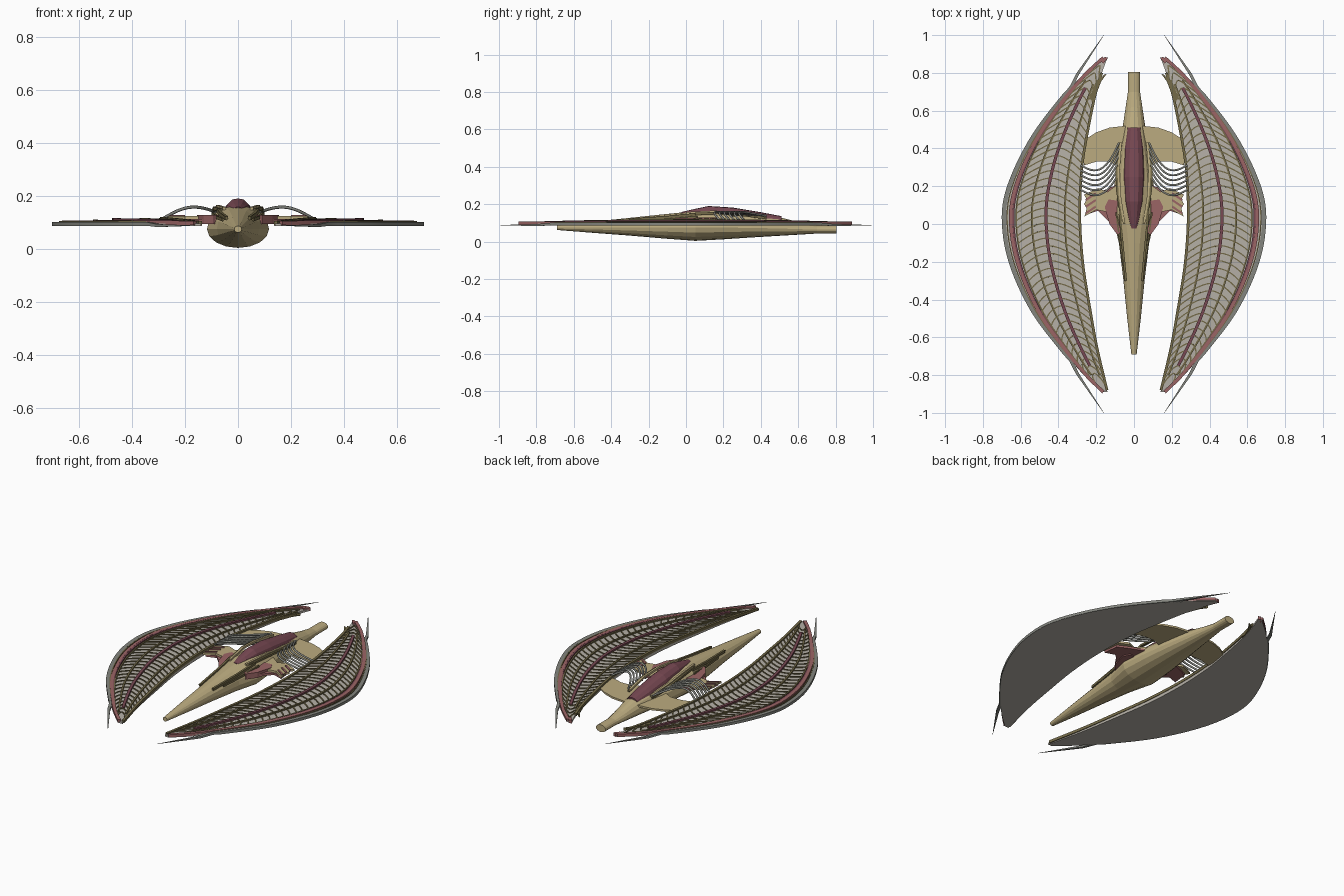
import bpy, bmesh, math
from mathutils import Vector

if "Cube" in bpy.data.objects:
    bpy.data.objects.remove(bpy.data.objects["Cube"])


def material(name, rgb):
    m = bpy.data.materials.new(name)
    m.diffuse_color = (*rgb, 1)
    m.use_nodes = True
    m.node_tree.nodes["Principled BSDF"].inputs["Base Color"].default_value = m.diffuse_color
    return m


TAN = material("tan hull", (.50, .41, .215))
GREY = material("pale grey membrane", (.47, .44, .39))
OLIVE = material("dark olive", (.175, .145, .065))
WINE = material("dark wine", (.185, .065, .085))
RED = material("dusty red", (.33, .13, .13))
STEEL = material("steel grey", (.23, .235, .21))


def finish(name, bm, mat, mirror=False, smooth=0):
    """Turn a bmesh into an object, optionally mirrored across x and smoothed."""
    bmesh.ops.recalc_face_normals(bm, faces=bm.faces)
    me = bpy.data.meshes.new(name)
    bm.to_mesh(me)
    bm.free()
    me.materials.append(mat)
    ob = bpy.data.objects.new(name, me)
    bpy.context.collection.objects.link(ob)
    if mirror:
        ob.modifiers.new("mirror", 'MIRROR').use_mirror_merge = False
    if smooth:
        bpy.context.view_layer.objects.active = ob
        ob.select_set(True)
        bpy.ops.object.shade_smooth_by_angle(angle=math.radians(smooth))
        ob.select_set(False)
    return ob


def curve(keys, y):
    """Smooth value at y through (y, value) keys."""
    n = len(keys)
    i = max(k for k in range(n - 1) if k == 0 or keys[k][0] <= y)
    (y0, a), (y1, b) = keys[i], keys[i + 1]
    slope = lambda k: ((keys[min(k + 1, n - 1)][1] - keys[max(k - 1, 0)][1]) /
                       (keys[min(k + 1, n - 1)][0] - keys[max(k - 1, 0)][0]))
    h = y1 - y0
    t = min(max((y - y0) / h, 0), 1)
    return (a * (2*t**3 - 3*t**2 + 1) + b * (3*t**2 - 2*t**3)
            + h * slope(i) * (t**3 - 2*t**2 + t) + h * slope(i + 1) * (t**3 - t**2))


def skin(bm, rings):
    """Bridge closed rings of points and cap the ends."""
    vs = [[bm.verts.new(p) for p in r] for r in rings]
    n = len(vs[0])
    for a, b in zip(vs, vs[1:]):
        for j in range(n):
            bm.faces.new((a[j], a[(j + 1) % n], b[(j + 1) % n], b[j]))
    bm.faces.new(vs[0])
    bm.faces.new(vs[-1])


def sweep(bm, pts, w, h, sides=4, taper=False):
    """Sweep a strip of half width w and half height h along pts."""
    pts = [Vector(p) for p in pts]
    rings = []
    for i, p in enumerate(pts):
        t = (pts[min(i + 1, len(pts) - 1)] - pts[max(i - 1, 0)]).normalized()
        side = t.cross(Vector((0, 0, 1))).normalized()
        up = side.cross(t)
        k = min(1, .06 + 8 * min(i, len(pts) - 1 - i) / len(pts)) if taper else 1
        angs = [math.tau * (j + .5) / sides for j in range(sides)]
        f = 1 / math.cos(math.pi / sides)
        rings.append([p + side * math.cos(a) * w * k * f + up * math.sin(a) * h * k * f for a in angs])
    skin(bm, rings)


def slab(name, outline, z0, z1, mat):
    """Flat mirrored plate from an xy outline."""
    bm = bmesh.new()
    skin(bm, [[(x, y, z) for x, y in outline] for z in (z0, z1)])
    return finish(name, bm, mat, True)


# ---- wing surface: u = 0 at the inner edge, u = 1 at the outer edge ----
OUTER = [(-.89, .165), (-.8, .265), (-.66, .39), (-.45, .548), (-.19, .665), (.04, .699),
         (.21, .666), (.45, .548), (.66, .39), (.8, .26), (.88, .165)]
INNER = [(-.89, .14), (-.65, .195), (-.45, .23), (-.2, .268), (.05, .283), (.3, .272),
         (.45, .25), (.68, .205), (.8, .17), (.88, .14)]


def wing(u, y, lift=0):
    y = min(max(y, -.89), .88)
    a, b = curve(INNER, y), curve(OUTER, y)
    return (a + (b - a) * u, y, .096 + .016 * (1 - u) * (1 - (y / .9) ** 2) + lift)


def along(a, b, n):
    return [a + (b - a) * i / n for i in range(n + 1)]


# membrane
bm = bmesh.new()
rings = []
for y in along(-.89, .88, 48):
    top = [wing(u, y) for u in along(0, 1, 6)]
    rings.append(top + [(x, yy, .086) for x, yy, z in reversed(top)])
skin(bm, rings)
finish("wing_membrane", bm, GREY, True, 30)

# lengthwise spars
for name, u, y0, y1, w, h, lift, mat in [
        ("inner_edge_spar", .01, -.88, .80, .007, .008, 0, OLIVE),
        ("inner_spar", .2, -.8, .74, .005, .005, .003, OLIVE),
        ("centre_spar", .44, -.75, .72, .008, .007, .004, WINE),
        ("outer_spar", .62, -.8, .76, .005, .005, .003, OLIVE),
        ("rim_inner_line", .82, -.87, .86, .004, .005, .003, OLIVE),
        ("wine_rim_line", .855, -.885, .875, .005, .007, .002, WINE),
        ("red_rim_band", .89, -.89, .88, .009, .008, .002, RED),
        ("rim_outer_line", .935, -.88, .87, .003, .006, .002, OLIVE)]:
    bm = bmesh.new()
    sweep(bm, [wing(u, y, lift) for y in along(y0, y1, 44)], w, h)
    finish(name, bm, mat, True, 40)

# steel outer rim drawn out into needles at both ends
bm = bmesh.new()
rim = [wing(.977, y, -.002) for y in along(-.72, .72, 40)]
front = [(.16 + .175 * t, -1 + .26 * t, .088) for t in (0, .2, .4, .6, .8)]
back = [(x, -y, z) for x, y, z in reversed(front)]
sweep(bm, front + rim + back, .011, .008, taper=True)
finish("outer_rim_needle", bm, STEEL, True, 40)

# curved feather ribs, swept harder towards the tips
bm = bmesh.new()
for y in along(-.79, .84, 41):
    for u0, u1 in ((.0, .44), (.44, .83)):
        pts = []
        for t in along(0, 1, 6):
            u = u0 + (u1 - u0) * t
            reach = abs(u - .44) / .42
            pts.append(wing(u, y - .08 * reach ** 1.7, .001))
        sweep(bm, pts, .0032, .0032)
finish("wing_ribs", bm, OLIVE, True)

# forked tips and slim tip edging
slab("wing_tip_fork", [(.145, .795), (.16, .79), (.21, .66), (.24, .66), (.2, .76)], .088, .104, OLIVE)
slab("wing_tip_cap", [(.137, .88), (.155, .885), (.175, .86), (.162, .85)], .086, .106, RED)

# ---- hull: y, half width, bottom, waist height, top ----
HULL = [(-.69, .014, .062, .074, .087), (-.5, .036, .047, .076, .106), (-.3, .056, .032, .076, .127),
        (-.1, .08, .015, .076, .148), (.05, .117, .004, .075, .163), (.2, .105, .012, .075, .163),
        (.35, .086, .022, .073, .15), (.5, .062, .031, .07, .13), (.62, .044, .038, .066, .10),
        (.7, .032, .043, .064, .086), (.805, .032, .043, .064, .086)]
bm = bmesh.new()
rings = []
for y, w, lo, mid, hi in HULL:
    ring = []
    for j in range(16):
        a = math.tau * j / 16
        s = math.sin(a)
        ring.append((w * math.cos(a), y, mid + s * ((hi - mid) if s > 0 else (mid - lo))))
    rings.append(ring)
skin(bm, rings)
finish("hull", bm, TAN)

# canopy ridge
CANOPY = [(-.025, .015, .15, .158), (.04, .033, .15, .173), (.12, .047, .148, .190), (.25, .055, .14, .182),
          (.4, .049, .125, .157), (.51, .036, .11, .136)]
bm = bmesh.new()
skin(bm, [[(w * c, y, lo + (hi - lo) * s) for c, s in
           ((-1, 0), (-.85, .5), (-.45, .92), (0, 1), (.45, .92), (.85, .5), (1, 0))] for y, w, lo, hi in CANOPY])
finish("canopy", bm, WINE)

# crescent rear pylons, front pylons and red winglets beneath them
slab("rear_pylon", [(.04, .52), (.13, .51), (.20, .485), (.27, .44), (.265, .31), (.2, .33), (.13, .33), (.05, .29)],
     .095, .106, TAN)
slab("front_pylon", [(.06, .23), (.14, .17), (.19, .19), (.265, .155), (.25, .13), (.265, .105), (.25, .085),
                     (.262, .04), (.2, .075), (.15, .065), (.06, .1)], .112, .124, TAN)
slab("red_winglet", [(.04, -.03), (.09, -.055), (.13, .0), (.155, .09), (.135, .13), (.06, .12)], .094, .127, RED)
slab("red_winglet_underside", [(.06, -.03), (.12, .0), (.19, .07), (.25, .05), (.24, .14), (.18, .17), (.06, .22)],
     .1, .112, RED)
for y in (.075, .11, .145):
    slab("pylon_red_finger", [(.2, y + .012), (.254, y - .024), (.258, y - .014), (.205, y + .022)], .118, .128, RED)

# long rods lying on the hull sides, and slim strips beside the canopy
bm = bmesh.new()
sweep(bm, [(.043, -.3, .116), (.062, -.1, .13), (.075, .05, .145)], .006, .007)
sweep(bm, [(.056, -.22, .11), (.08, -.05, .12), (.095, .06, .132)], .004, .006)
finish("hull_side_rod", bm, OLIVE, True)
bm = bmesh.new()
sweep(bm, [(.052, .0, .152), (.075, .15, .16), (.082, .28, .15), (.07, .43, .132)], .006, .006)
finish("canopy_side_blade", bm, TAN, True)
bm = bmesh.new()
sweep(bm, [(.064, .02, .147), (.088, .17, .153), (.093, .3, .142), (.078, .43, .125)], .006, .006)
finish("canopy_side_strip", bm, OLIVE, True)

# arched hoses that follow the hull, then turn out to the wings
bm = bmesh.new()
for i in range(6):
    k = i / 5
    y0, y1 = .27 + .16 * k, .18 + .13 * k
    pts = []
    for t in along(0, 1, 12):
        x = .08 + .20 * t
        y = y0 + (y1 - y0) * (1 - (1 - t) ** 3) - .035 * math.sin(math.pi * t)
        pts.append((x, y, .138 - .022 * t + .03 * math.sin(math.pi * t)))
    sweep(bm, pts, .005, .005, 6)
finish("arched_hoses", bm, STEEL, True, 70)
